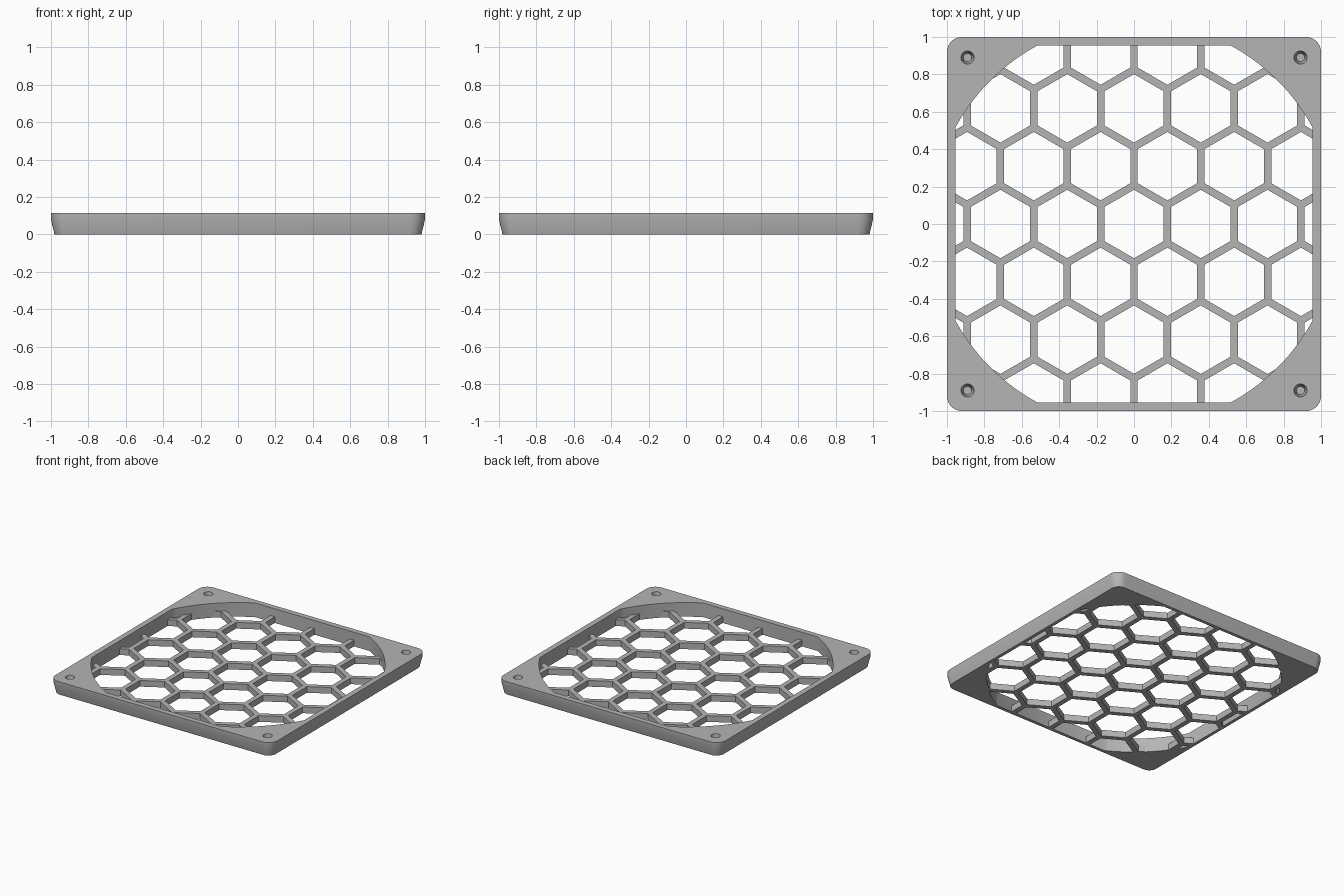
import bpy, bmesh
from math import sin, cos, pi, acos, sqrt

cube = bpy.data.objects.get("Cube")
if cube:
    bpy.data.objects.remove(cube)

HEIGHT = 0.115        # frame height
GRILLE = 0.05         # grille thickness
PITCH = 0.357         # hexagon spacing
BAR = 0.04            # grille bar width

grey = bpy.data.materials.new("plain grey")
colour = (0.46, 0.46, 0.46, 1)
grey.use_nodes = True
grey.diffuse_color = colour
grey.node_tree.nodes["Principled BSDF"].inputs["Base Color"].default_value = colour


def loft(bm, rings):
    """Closed solid through rings of (outline, z)."""
    rows = [[bm.verts.new((x, y, z)) for x, y in pts] for pts, z in rings]
    n = len(rows[0])
    for a, b in zip(rows, rows[1:]):
        for i in range(n):
            j = (i + 1) % n
            bm.faces.new((a[i], a[j], b[j], b[i]))
    bm.faces.new(rows[0][::-1])
    bm.faces.new(rows[-1])


def make(name, solids):
    bm = bmesh.new()
    for rings in solids:
        loft(bm, rings)
    mesh = bpy.data.meshes.new(name)
    bm.to_mesh(mesh)
    bm.free()
    mesh.materials.append(grey)
    obj = bpy.data.objects.new(name, mesh)
    bpy.context.collection.objects.link(obj)
    return obj


def circle(r, n, cx=0, cy=0, start=0):
    return [(cx + r * cos(start + 2 * pi * i / n),
             cy + r * sin(start + 2 * pi * i / n)) for i in range(n)]


def rounded_square(half, r, steps=8):
    pts = []
    for q in range(4):
        cx = (half - r) * (1 if q in (0, 3) else -1)
        cy = (half - r) * (1 if q < 2 else -1)
        for i in range(steps + 1):
            a = (q + i / steps) * pi / 2
            pts.append((cx + r * cos(a), cy + r * sin(a)))
    return pts


def opening(grow=0):
    """Circle trimmed by the four straight sides."""
    half, r = 0.955 + grow, 1.085 + grow
    a0 = acos(half / r)
    pts = []
    for q in range(4):
        for i in range(21):
            a = q * pi / 2 + a0 + (pi / 2 - 2 * a0) * i / 20
            pts.append((r * cos(a), r * sin(a)))
    return pts


def cut(obj, cutter):
    mod = obj.modifiers.new("cut", "BOOLEAN")
    mod.operation = "DIFFERENCE"
    mod.solver = "EXACT"
    mod.object = cutter
    cutter.hide_render = True
    bpy.context.view_layer.objects.active = obj
    bpy.ops.object.modifier_apply(modifier=mod.name)
    bpy.data.objects.remove(cutter)


# Square frame, tapering in towards the bottom
frame = make("frame", [[(rounded_square(0.981, 0.065), 0),
                        (rounded_square(1.0, 0.08), 0.08),
                        (rounded_square(1.0, 0.08), HEIGHT)]])
cut(frame, make("opening_cutter", [[(opening(), -0.1), (opening(), 0.3)]]))

# Blind tapered screw holes in the corners
holes = []
for sx in (-1, 1):
    for sy in (-1, 1):
        x, y = 0.89 * sx, 0.89 * sy
        holes.append([(circle(0.022, 24, x, y), 0.03),
                      (circle(0.035, 24, x, y), HEIGHT),
                      (circle(0.035, 24, x, y), HEIGHT + 0.05)])
cut(frame, make("hole_cutter", holes))

# Honeycomb grille, its edge set slightly into the frame
grille = make("honeycomb_grille", [[(opening(0.003), 0), (opening(0.003), GRILLE)]])
cells = []
for row in range(-4, 5):
    for col in range(-4, 5):
        x = (col + (row % 2) / 2) * PITCH
        y = row * PITCH * sqrt(3) / 2
        outline = circle((PITCH - BAR) / sqrt(3), 6, x, y, pi / 6)
        cells.append([(outline, -0.1), (outline, 0.2)])
cut(grille, make("cell_cutter", cells))

# Smooth rounded walls, keep edges sharp
bpy.ops.object.select_all(action="DESELECT")
for obj in (frame, grille):
    obj.select_set(True)
bpy.context.view_layer.objects.active = frame
bpy.ops.object.shade_smooth_by_angle(angle=pi / 6)
